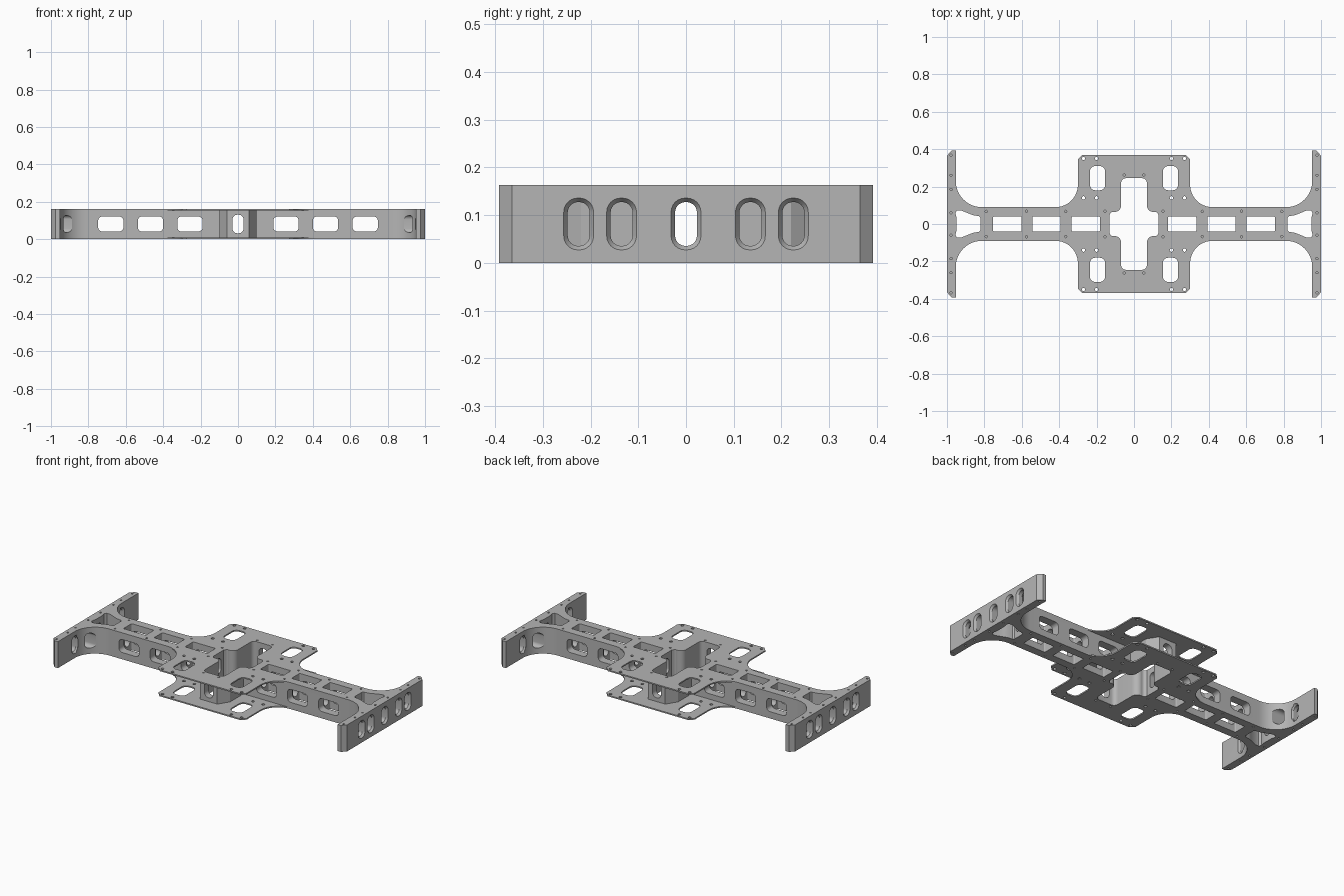
import bpy, bmesh, math

if "Cube" in bpy.data.objects:
    bpy.data.objects.remove(bpy.data.objects["Cube"])

H = 0.163          # overall height
MID = H / 2
PLATE = 0.008      # flange thickness
SIGNS = (-1, 1)

grey = bpy.data.materials.new("satin_grey")
grey.use_nodes = True
colour = (0.46, 0.46, 0.46, 1)
grey.diffuse_color = colour
grey.node_tree.nodes["Principled BSDF"].inputs["Base Color"].default_value = colour


# ---- outline helpers ----
def arc(cx, cy, r, start, end, steps=12):
    return [(cx + r * math.cos(math.radians(start + (end - start) * i / steps)),
             cy + r * math.sin(math.radians(start + (end - start) * i / steps)))
            for i in range(steps + 1)]


def rounded(cx, cy, w, h, r):
    a, b = w / 2 - r, h / 2 - r
    corners = ((a, b), (-a, b), (-a, -b), (a, -b))
    return [p for i, (x, y) in enumerate(corners)
            for p in arc(cx + x, cy + y, r, 90 * i, 90 * i + 90, 6)]


def circle(cx, cy, r):
    return arc(cx, cy, r, 0, 360, 12)[:-1]


def mirror_x(points):
    """Close an outline by mirroring it across x = 0."""
    return points + [(-x, y) for x, y in reversed(points) if abs(x) > 1e-6]


def mirror_both(quarter):
    """Close a quarter outline that runs from the x axis to the y axis."""
    half = [(x, -y) for x, y in reversed(quarter) if abs(y) > 1e-6] + quarter
    return mirror_x(half)


# ---- solid helpers ----
def prism(bm, outline, low, high, axis="Z", top=None):
    place = {"Z": lambda u, v, w: (u, v, w),
             "Y": lambda u, v, w: (u, w, v),
             "X": lambda u, v, w: (w, u, v)}[axis]
    a = [bm.verts.new(place(u, v, low)) for u, v in outline]
    b = [bm.verts.new(place(u, v, high)) for u, v in (top or outline)]
    faces = [bm.faces.new(a), bm.faces.new(b)]
    for i in range(len(a)):
        j = (i + 1) % len(a)
        faces.append(bm.faces.new((a[i], a[j], b[j], b[i])))
    bmesh.ops.recalc_face_normals(bm, faces=faces)


def make(name, bm):
    mesh = bpy.data.meshes.new(name)
    bm.to_mesh(mesh)
    bm.free()
    obj = bpy.data.objects.new(name, mesh)
    obj.data.materials.append(grey)
    bpy.context.collection.objects.link(obj)
    return obj


def activate(obj):
    bpy.ops.object.select_all(action="DESELECT")
    obj.select_set(True)
    bpy.context.view_layer.objects.active = obj


def cut(obj, bm):
    cutter = make("cutter", bm)
    cutter.hide_render = True
    mod = obj.modifiers.new("cut", "BOOLEAN")
    mod.operation, mod.solver, mod.object = "DIFFERENCE", "EXACT", cutter
    activate(obj)
    bpy.ops.object.modifier_apply(modifier=mod.name)
    bpy.data.objects.remove(cutter)


# ---- main frame: beam, flared end bars and central body ----
body_edge = [(0.1, 0.22), (0.058, 0.285), (0, 0.285)]
bm = bmesh.new()
prism(bm, mirror_both([(1, 0), (1, 0.365), (0.976, 0.392), (0.953, 0.392)]
                      + arc(0.813, 0.23, 0.14, 0, -90, 16)
                      + [(0.1, 0.09)] + body_edge), 0, H)
frame = make("main_frame", bm)

# vertical pockets: central cross, beam pockets, end pockets
bm = bmesh.new()
prism(bm, mirror_both([(0.132, 0), (0.132, 0.048), (0.122, 0.062)]
                      + arc(0.105, 0.1, 0.036, -75, -180, 8)
                      + [(0.069, 0.215)] + arc(0.044, 0.22, 0.025, 0, 90, 4)
                      + [(0, 0.245)]), -0.1, H + 0.1)
for s in SIGNS:
    for x in (0.257, 0.468, 0.677):
        prism(bm, rounded(s * x, 0, 0.152, 0.08, 0.006), -0.1, H + 0.1)
    edge = [(0.82, 0.034), (0.828, 0.042), (0.86, 0.047), (0.925, 0.073),
            (0.945, 0.073), (0.955, 0.06), (0.948, 0.03)]
    prism(bm, [(s * x, y) for x, y in edge]
          + [(s * x, -y) for x, y in reversed(edge)], -0.1, H + 0.1)
cut(frame, bm)

# side windows of the beam, slot through the body, slots in the end bars
bm = bmesh.new()
for s in SIGNS:
    for x in (0.257, 0.468, 0.68):
        prism(bm, rounded(s * x, MID, 0.135, 0.08, 0.022), -0.2, 0.2, "Y")
    for y in (-0.225, -0.135, 0.135, 0.225):
        prism(bm, rounded(y, MID, 0.046, 0.092, 0.022), s * 0.8, s * 1.1, "X")
prism(bm, rounded(0, MID, 0.06, 0.1, 0.028), -0.5, 0.5, "Y")
cut(frame, bm)

# long slot running through every web
bm = bmesh.new()
prism(bm, rounded(0, MID, 0.046, 0.092, 0.022), -1.2, 1.2, "X")
cut(frame, bm)

# bevelled rims of the end slots, inside and out
bm = bmesh.new()
for s in SIGNS:
    for y in (-0.225, -0.135, 0, 0.135, 0.225):
        small = rounded(y, MID, 0.046, 0.092, 0.022)
        large = rounded(y, MID, 0.064, 0.11, 0.03)
        prism(bm, small, s * 0.988, s * 1.001, "X", large)
        if abs(y) > 0.2:
            prism(bm, large, s * 0.952, s * 0.965, "X", small)
cut(frame, bm)

# blind screw holes on both faces
spots = [(0.155, 0.068), (0.365, 0.068), (0.575, 0.068), (0.79, 0.068),
         (0.978, 0.06), (0.978, 0.185), (0.978, 0.26), (0.978, 0.368), (0.052, 0.262)]
bm = bmesh.new()
for x, y in spots:
    for sx in SIGNS:
        for sy in SIGNS:
            for z in (0, H):
                prism(bm, circle(sx * x, sy * y, 0.006), z - 0.02, z + 0.02)
cut(frame, bm)

# ---- four flange plates: upper and lower, front and back ----
flange = mirror_x([(0, 0.285), (0.058, 0.285), (0.1, 0.22), (0.1, 0.09)]
                  + arc(0.42, 0.21, 0.12, 270, 180, 16)
                  + [(0.3, 0.345), (0.275, 0.37), (0, 0.37)])
parts = [frame]
for level, base in (("lower", 0), ("upper", H - PLATE)):
    for side, sy in (("front", -1), ("back", 1)):
        bm = bmesh.new()
        prism(bm, [(x, sy * y) for x, y in flange], base, base + PLATE)
        plate = make(f"{level}_{side}_plate", bm)
        # windows and mounting holes
        bm = bmesh.new()
        for sx in SIGNS:
            prism(bm, rounded(sx * 0.195, sy * 0.245, 0.082, 0.13, 0.03), -0.1, H + 0.1)
            for x in (0.2, 0.27):
                for y in (0.14, 0.35):
                    prism(bm, circle(sx * x, sy * y, 0.009), -0.1, H + 0.1)
        cut(plate, bm)
        parts.append(plate)

for obj in parts:
    activate(obj)
    bpy.ops.object.shade_smooth_by_angle(angle=math.radians(30))
